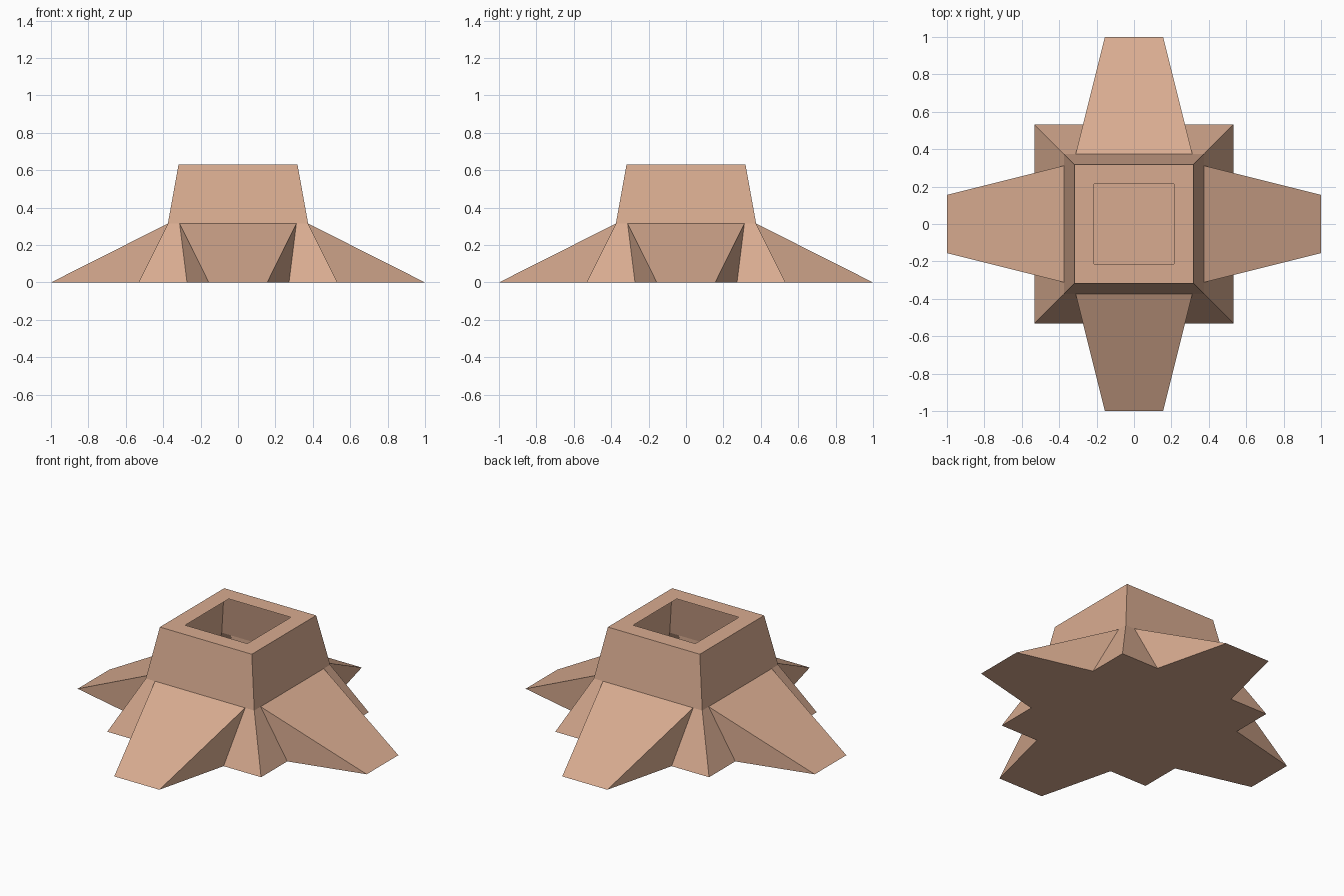
import bpy, bmesh, math
from mathutils import Matrix, Vector

if "Cube" in bpy.data.objects:
    bpy.data.objects.remove(bpy.data.objects["Cube"])

wood = bpy.data.materials.new("pale wood")
wood.diffuse_color = (0.69, 0.41, 0.28, 1)
wood.use_nodes = True
wood.node_tree.nodes["Principled BSDF"].inputs["Base Color"].default_value = wood.diffuse_color


def finish(name, bm):
    mesh = bpy.data.meshes.new(name)
    bm.normal_update()
    bm.to_mesh(mesh)
    bm.free()
    mesh.materials.append(wood)
    obj = bpy.data.objects.new(name, mesh)
    bpy.context.collection.objects.link(obj)


# Hollow square trunk: flared foot, bend, and a rim turned in around the hole
bm = bmesh.new()
rings = []
for half, z in ((0.532, 0), (0.375, 0.315), (0.318, 0.63), (0.215, 0.63)):
    corners = ((-1, -1), (1, -1), (1, 1), (-1, 1))
    rings.append([bm.verts.new((half * x, half * y, z)) for x, y in corners])
for low, high in zip(rings, rings[1:]):
    for i in range(4):
        j = (i + 1) % 4
        bm.faces.new((low[i], low[j], high[j], high[i]))
bm.faces.new(rings[0][::-1])
finish("trunk", bm)

# Four wedge roots with upright sides, tapering to a ground edge
for k, side in enumerate(("front", "right", "back", "left")):
    bm = bmesh.new()
    turn = Matrix.Rotation(k * math.pi / 2, 3, "Z")
    tl, tr, bl, br, el, er = [bm.verts.new(turn @ Vector(p)) for p in (
        (-0.312, -0.375, 0.315), (0.312, -0.375, 0.315),
        (-0.312, -0.375, 0), (0.312, -0.375, 0),
        (-0.156, -1, 0), (0.156, -1, 0))]
    for face in ((el, er, tr, tl), (bl, el, tl), (er, br, tr),
                 (br, bl, tl, tr), (bl, br, er, el)):
        bm.faces.new(face)
    finish(side + "_root", bm)
